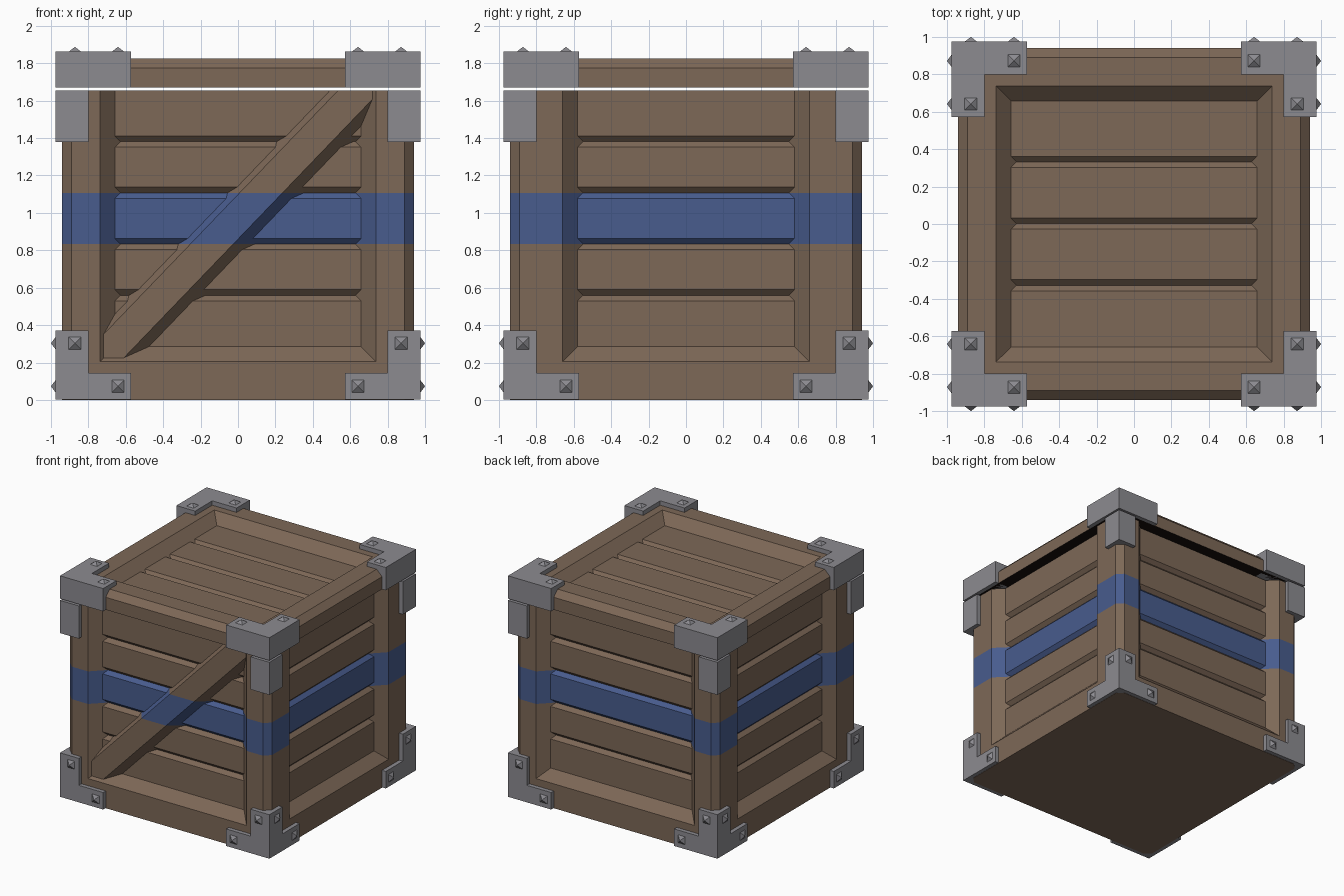
import bpy, bmesh
from math import pi, sqrt
from mathutils import Vector, Matrix

cube = bpy.data.objects.get("Cube")
if cube:
    bpy.data.objects.remove(cube, do_unlink=True)


def material(name, rgb):
    m = bpy.data.materials.new(name)
    m.use_nodes = True
    m.diffuse_color = (*rgb, 1)
    m.node_tree.nodes["Principled BSDF"].inputs["Base Color"].default_value = (*rgb, 1)
    return m


WOOD = material("brown_wood", (0.205, 0.138, 0.095))
BLUE = material("blue_paint", (0.065, 0.107, 0.27))
STEEL = material("grey_steel", (0.262, 0.258, 0.28))
DARK = material("dark_underside", (0.008, 0.004, 0.003))

HALF, CHAMFER = 0.94, 0.05
FLAT = HALF - CHAMFER
BODY_TOP, LID_BOTTOM, LID_TOP = 1.655, 1.67, 1.825
DEPTH, GROOVE = 0.08, 0.03
BAND = (0.835, 1.105)


def finish(bm, name, mats):
    bmesh.ops.remove_doubles(bm, verts=bm.verts, dist=0.0005)
    bmesh.ops.recalc_face_normals(bm, faces=bm.faces)
    mesh = bpy.data.meshes.new(name)
    bm.to_mesh(mesh)
    bm.free()
    for m in mats:
        mesh.materials.append(m)
    ob = bpy.data.objects.new(name, mesh)
    bpy.context.collection.objects.link(ob)
    return ob


def face(bm, points, matrix=Matrix()):
    return bm.faces.new([bm.verts.new(matrix @ Vector(p)) for p in points])


def bisect(bm, co, no, clip=False):
    bmesh.ops.bisect_plane(bm, geom=bm.verts[:] + bm.edges[:] + bm.faces[:], dist=0.0001,
                           plane_co=co, plane_no=no, clear_outer=clip)


def paint_band(bm):
    """Cut the mesh at the painted band and colour the faces inside it."""
    for z in BAND:
        bisect(bm, (0, 0, z), (0, 0, 1))
    for f in bm.faces:
        f.material_index = int(BAND[0] < f.calc_center_median().z < BAND[1])


def fill_open(bm):
    bmesh.ops.remove_doubles(bm, verts=bm.verts, dist=0.0005)
    bmesh.ops.holes_fill(bm, edges=[e for e in bm.edges if e.is_boundary], sides=0)


def planks(bm, half, low, high, grooves, closed, matrix):
    """Recess with bevelled rim and V-grooved planks; local axes are u, v, depth."""
    prof = [(low, 0), (low + DEPTH, DEPTH)]
    for g in grooves:
        prof += [(g - GROOVE, DEPTH), (g, DEPTH + GROOVE), (g + GROOVE, DEPTH)]
    prof += [(high - DEPTH, DEPTH), (high, 0)] if closed else [(high, DEPTH)]
    for (v, d), (w, e) in zip(prof, prof[1:]):
        face(bm, [(d - half, v, d), (half - d, v, d), (half - e, w, e), (e - half, w, e)], matrix)
    for s in (-1, 1):
        rim = [(s * (half - d), v, d) for v, d in prof]
        if not closed:
            rim.append((s * half, high, 0))
        face(bm, rim, matrix)


# Crate body: four panelled sides joined by chamfered corners
bm = bmesh.new()
step = (BODY_TOP - 0.285) / 5
grooves = [0.285 + step * i for i in range(1, 5)]
BAND = (grooves[1], grooves[2])
for i in range(4):
    side = Matrix.Rotation(i * pi / 2, 4, "Z") @ Matrix(
        ((1, 0, 0, 0), (0, 0, 1, -HALF), (0, 1, 0, 0), (0, 0, 0, 1)))
    half, low, t = (0.66 if i % 2 else 0.738), 0.205, BODY_TOP
    face(bm, [(-FLAT, 0, 0), (FLAT, 0, 0), (FLAT, t, 0), (half, t, 0), (half, low, 0),
              (-half, low, 0), (-half, t, 0), (-FLAT, t, 0)], side)
    face(bm, [(FLAT, 0, 0), (HALF, 0, CHAMFER), (HALF, t, CHAMFER), (FLAT, t, 0)], side)
    planks(bm, half, low, t, grooves, False, side)
fill_open(bm)
paint_band(bm)
finish(bm, "crate_body", [WOOD, BLUE])

# Lid: chamfered slab with a recessed plank top
bm = bmesh.new()
rim = 0.738
top = Matrix(((1, 0, 0, 0), (0, 1, 0, 0), (0, 0, -1, LID_TOP), (0, 0, 0, 1)))
rings = [(rim, LID_TOP), (FLAT, LID_TOP), (HALF, LID_TOP - CHAMFER), (HALF, LID_BOTTOM)]
for i in range(4):
    turn = Matrix.Rotation(i * pi / 2, 4, "Z")
    for (a, z), (b, w) in zip(rings, rings[1:]):
        face(bm, [(-a, -a, z), (a, -a, z), (b, -b, w), (-b, -b, w)], turn)
planks(bm, rim, -rim, rim, [-0.328, 0.002, 0.332], True, top)
fill_open(bm)
for f in bm.faces:
    f.material_index = int(f.calc_center_median().z < LID_BOTTOM + 0.001)
finish(bm, "lid", [WOOD, DARK])

# Diagonal brace: tapered bar clipped to the front recess
bm = bmesh.new()
slope, front, back = 1.04, -0.92, -0.82
ends = []
for x in (-1.1, 1.1):
    ends.append([bm.verts.new((x, y, slope * x + c)) for y, c in
                 ((front, 0.86), (front, 1.098), (back, 1.173), (back, 0.727))])
a, b = ends
bm.faces.new(a)
bm.faces.new(b)
for i in range(4):
    j = (i + 1) % 4
    bm.faces.new((a[i], a[j], b[j], b[i]))
for co, no in (((-rim, -HALF, 0), (-1, -1, 0)), ((rim, -HALF, 0), (1, -1, 0)),
               ((0, -HALF, 0.205), (0, -1, -1)), ((0, 0, BODY_TOP), (0, 0, 1))):
    bisect(bm, co, no, clip=True)
    fill_open(bm)
paint_band(bm)
finish(bm, "diagonal_brace", [WOOD, BLUE])

# Steel corner brackets
OUT, ARM, TIP = 0.975, 0.8, 0.573
SQUARE = [(ARM, ARM), (OUT, ARM), (OUT, OUT), (ARM, OUT)]
ELBOW = [(TIP, ARM), (ARM, ARM), (ARM, TIP), (OUT, TIP), (OUT, OUT), (TIP, OUT)]


def prism(bm, outline, z0, z1, sx, sy):
    f = face(bm, [(x * sx, y * sy, z0) for x, y in outline])
    r = bmesh.ops.extrude_face_region(bm, geom=[f], use_keep_orig=True)
    verts = [g for g in r["geom"] if isinstance(g, bmesh.types.BMVert)]
    bmesh.ops.translate(bm, verts=verts, vec=(0, 0, z1 - z0))


def stud(bm, pos, normal):
    """Small square pyramid standing on a bracket face."""
    turn = Vector(normal).to_track_quat("Z", "Y").to_matrix().to_4x4()
    height = 0.025
    m = Matrix.Translation(pos) @ turn @ Matrix.Translation((0, 0, height / 2))
    bmesh.ops.create_cone(bm, segments=4, radius1=0.033 * sqrt(2), radius2=0, depth=height,
                          cap_ends=True, matrix=m @ Matrix.Rotation(pi / 4, 4, "Z"))


for sx, sy in ((-1, -1), (1, -1), (-1, 1), (1, 1)):
    name = ("front" if sy < 0 else "back") + ("_left" if sx > 0 else "_right")
    near, far = 0.642, 0.872

    bm = bmesh.new()
    prism(bm, ELBOW, LID_BOTTOM, 1.862, sx, sy)
    for x, y in ((near, far), (far, near)):
        stud(bm, (x * sx, y * sy, 1.862), (0, 0, 1))
    finish(bm, "lid_bracket_" + name, [STEEL])

    bm = bmesh.new()
    prism(bm, SQUARE, 1.38, BODY_TOP, sx, sy)
    finish(bm, "upper_bracket_" + name, [STEEL])

    bm = bmesh.new()
    prism(bm, ELBOW, 0.002, 0.145, sx, sy)
    prism(bm, SQUARE, 0.145, 0.372, sx, sy)
    for p, z in ((near, 0.073), (far, 0.303)):
        stud(bm, (p * sx, OUT * sy, z), (0, sy, 0))
        stud(bm, (OUT * sx, p * sy, z), (sx, 0, 0))
    finish(bm, "lower_bracket_" + name, [STEEL])
